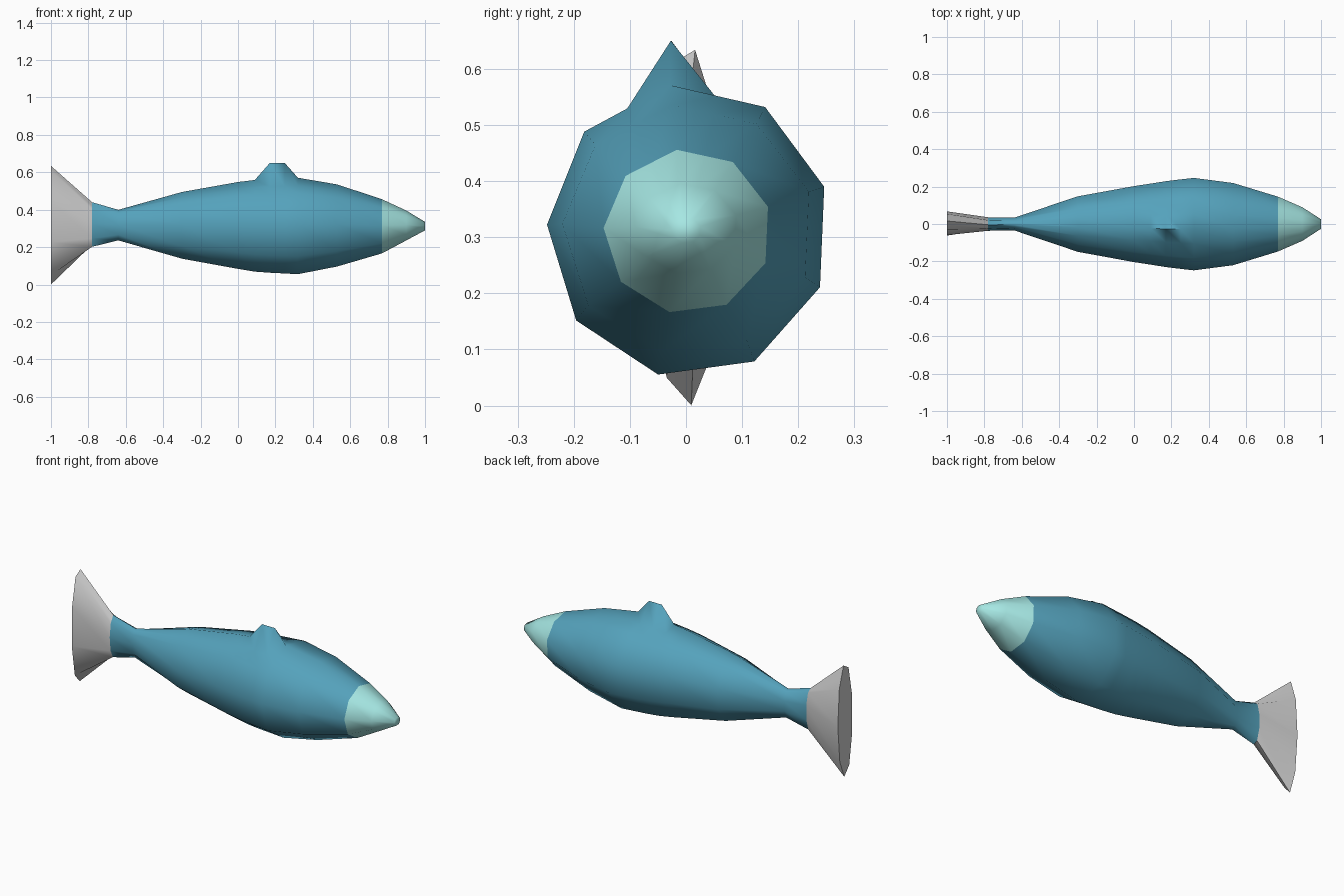
import bpy, bmesh
from math import cos, sin, radians

if "Cube" in bpy.data.objects:
    bpy.data.objects.remove(bpy.data.objects["Cube"])

SIDES = 9


def ring(x, zc, ry, rz, rot=97.5, fin_z=None):
    """Nine-sided section, with two extra points beside the ridge for the fin."""
    pts = []
    for k in range(SIDES):
        a = radians(rot + k * 360 / SIDES)
        pts.append((x, ry * (cos(a) + 0.02), zc + rz * sin(a)))
    mid = lambda p, q: tuple((s + t) / 2 for s, t in zip(p, q))
    left, right = mid(pts[0], pts[1]), mid(pts[-1], pts[0])
    if fin_z:
        pts[0] = (x, pts[0][1], fin_z)
    return [pts[0], left] + pts[1:] + [right]


def loft(name, sections, color=None, cap_start=False, cap_end=False):
    bm = bmesh.new()
    rings = [[bm.verts.new(p) for p in ring(*s)] for s in sections]
    n = len(rings[0])
    for a, b in zip(rings, rings[1:]):
        for i in range(n):
            j = (i + 1) % n
            bm.faces.new((a[i], a[j], b[j], b[i]))
    if cap_start:
        bm.faces.new(rings[0][::-1])
    if cap_end:
        bm.faces.new(rings[-1])
    mesh = bpy.data.meshes.new(name)
    bm.to_mesh(mesh)
    bm.free()
    obj = bpy.data.objects.new(name, mesh)
    bpy.context.collection.objects.link(obj)
    if color:
        mat = bpy.data.materials.new(name + "_color")
        mat.diffuse_color = (*color, 1)
        mat.use_nodes = True
        mat.node_tree.nodes["Principled BSDF"].inputs["Base Color"].default_value = mat.diffuse_color
        mesh.materials.append(mat)
    bpy.ops.object.select_all(action='DESELECT')
    obj.select_set(True)
    bpy.context.view_layer.objects.active = obj
    bpy.ops.object.shade_smooth_by_angle(angle=radians(80))
    return obj


# Sections shared between neighbouring parts
tail_root = (-0.78, 0.32, 0.037, 0.121)
snout_root = (0.77, 0.31, 0.15, 0.147)

# Body, with the back fin pulled up from the ridge of two sections
loft("body", [
    tail_root,
    (-0.64, 0.317, 0.035, 0.083),
    (-0.30, 0.315, 0.152, 0.181),
    (0.00, 0.314, 0.208, 0.236),
    (0.09, 0.312, 0.222, 0.249),
    (0.17, 0.311, 0.235, 0.254, 97.5, 0.65),
    (0.25, 0.311, 0.245, 0.258, 97.5, 0.65),
    (0.32, 0.311, 0.253, 0.262),
    (0.53, 0.314, 0.225, 0.223),
    snout_root,
], (0.09, 0.36, 0.50))

# Snout
loft("snout", [
    snout_root,
    (0.90, 0.315, 0.092, 0.081),
    (1.00, 0.312, 0.026, 0.023),
], (0.38, 0.80, 0.77), cap_end=True)

# Flared tail fin
loft("tail_fin", [
    (-1.00, 0.32, 0.066, 0.322, 77),
    tail_root,
], cap_start=True)
